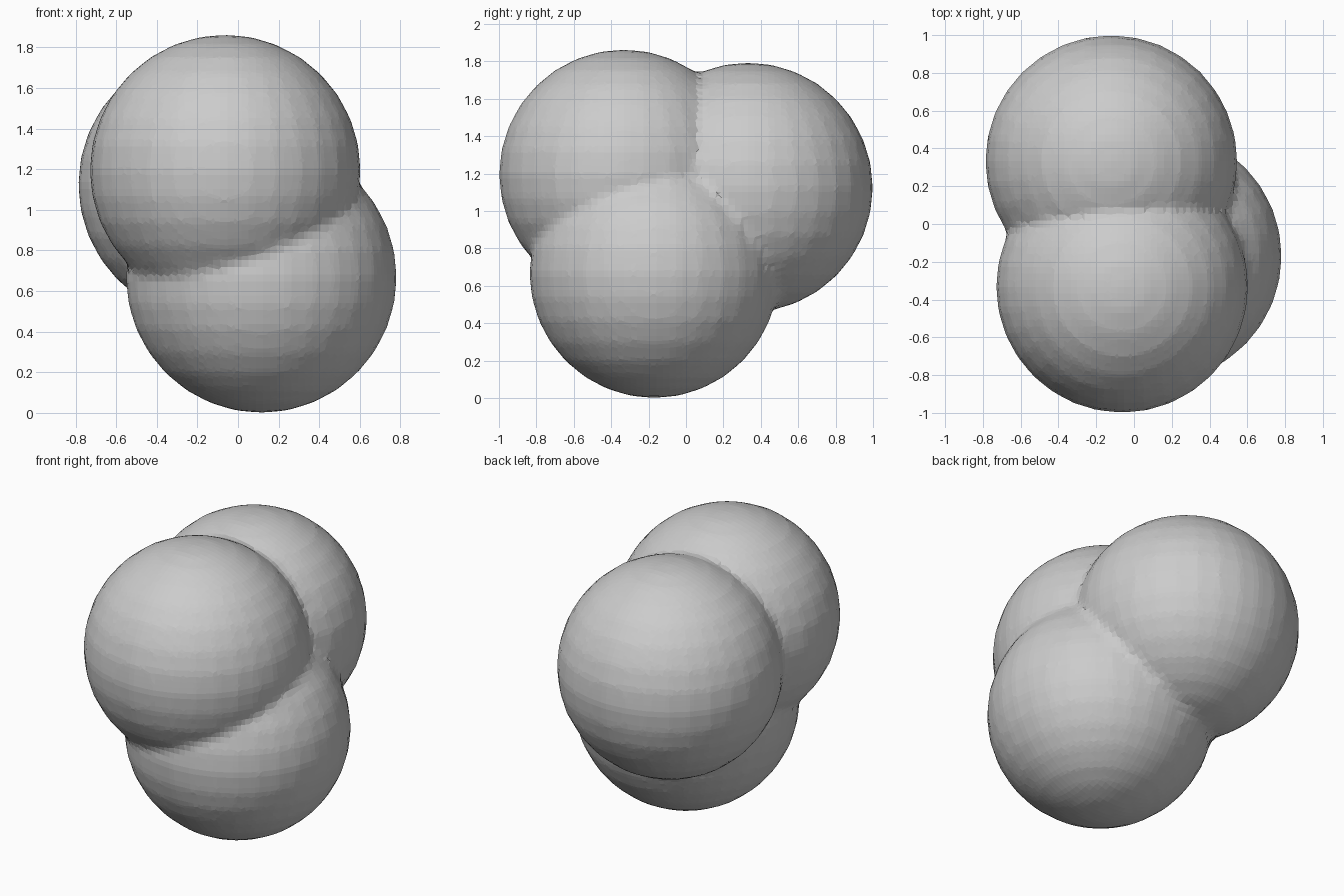
import bpy
import bmesh
from mathutils import Matrix

cube = bpy.data.objects.get("Cube")
if cube:
    bpy.data.objects.remove(cube, do_unlink=True)

# Plain grey surface
grey = bpy.data.materials.new("light_grey")
grey.use_nodes = True
colour = (0.6, 0.6, 0.6, 1)
grey.diffuse_color = colour
grey.node_tree.nodes["Principled BSDF"].inputs["Base Color"].default_value = colour

# Three equal overlapping balls: upper front, upper back, lower
RADIUS = 0.668
centres = [(-0.063, -0.332, 1.195), (-0.12, 0.332, 1.125), (0.115, -0.17, RADIUS)]

bm = bmesh.new()
for centre in centres:
    bmesh.ops.create_uvsphere(bm, u_segments=32, v_segments=16, radius=RADIUS,
                              matrix=Matrix.Translation(centre))
mesh = bpy.data.meshes.new("ball_cluster")
bm.to_mesh(mesh)
bm.free()
mesh.materials.append(grey)
cluster = bpy.data.objects.new("ball_cluster", mesh)
bpy.context.collection.objects.link(cluster)

# Fuse the balls into one faceted skin with soft creases
fuse = cluster.modifiers.new("fuse", 'REMESH')
fuse.mode = 'VOXEL'
fuse.voxel_size = 0.035
fuse.use_smooth_shade = False
